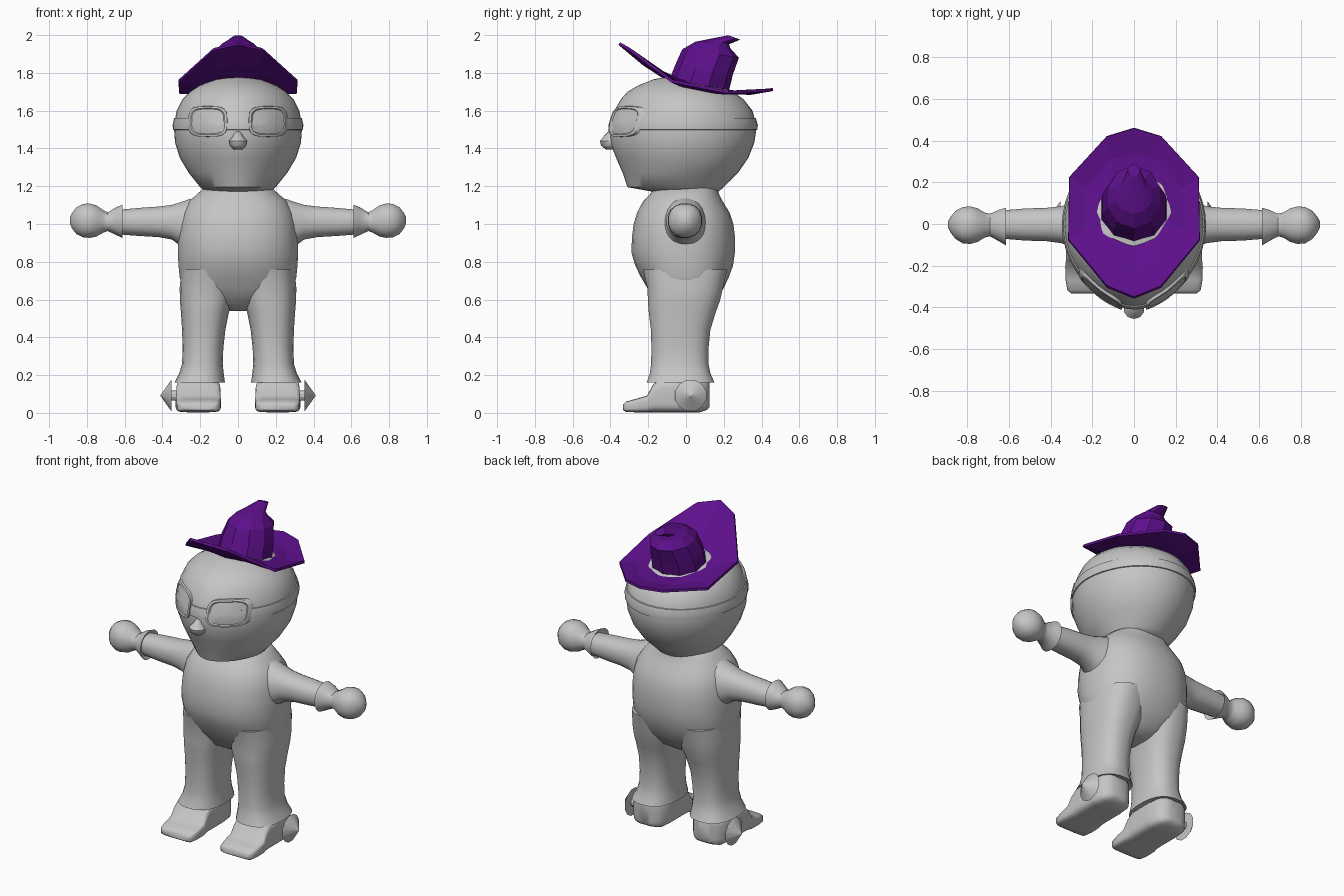
import bpy, bmesh, math
from mathutils import Vector


def material(name, rgb):
    m = bpy.data.materials.new(name)
    m.diffuse_color = (*rgb, 1)
    return m


GREY = material("plain grey", (0.56, 0.56, 0.56))
PURPLE = material("hat purple", (0.11, 0.005, 0.26))


def spow(v, p):
    return math.copysign(abs(v) ** (2 / p), v)


def oval(axis, t, a0, a1, b0, b1, p=2.2, n=24):
    """Rounded ring across the given axis, filling a0..a1 by b0..b1."""
    pts = []
    for i in range(n):
        w = 2 * math.pi * (i + 0.5) / n
        a = (a0 + a1) / 2 + (a1 - a0) / 2 * spow(math.cos(w), p)
        b = (b0 + b1) / 2 + (b1 - b0) / 2 * spow(math.sin(w), p)
        pts.append({"x": (t, a, b), "y": (a, t, b), "z": (a, b, t)}[axis])
    return pts


def loft(name, rings, mat=GREY, angle=50, mirror=False, caps=True, thick=0):
    bm = bmesh.new()
    vs = [[bm.verts.new(p) for p in r] for r in rings]
    n = len(vs[0])
    for r, s in zip(vs, vs[1:]):
        for i in range(n):
            j = (i + 1) % n
            bm.faces.new((r[i], r[j], s[j], s[i]))
    if caps:
        bm.faces.new(vs[0])
        bm.faces.new(vs[-1])
    bmesh.ops.recalc_face_normals(bm, faces=bm.faces)
    me = bpy.data.meshes.new(name)
    bm.to_mesh(me)
    bm.free()
    if angle:
        me.shade_smooth()
        me.set_sharp_from_angle(angle=math.radians(angle))
    me.materials.append(mat)
    ob = bpy.data.objects.new(name, me)
    bpy.context.collection.objects.link(ob)
    if thick:
        s = ob.modifiers.new("thickness", "SOLIDIFY")
        s.thickness, s.offset = thick, 0
    if mirror:
        ob.modifiers.new("mirror", "MIRROR").use_mirror_merge = False
    return ob


# Head: (z, half width, front y, back y), pointed a little towards the face
HEAD = [(1.17, .17, -.17, .17), (1.195, .20, -.31, .20), (1.27, .26, -.335, .275),
        (1.35, .308, -.37, .33), (1.43, .333, -.402, .362), (1.52, .34, -.405, .375),
        (1.60, .325, -.38, .352), (1.66, .295, -.345, .305), (1.70, .255, -.31, .25),
        (1.735, .20, -.25, .17), (1.765, .12, -.175, .06), (1.78, .04, -.10, -.02)]


def head_at(z):
    for a, b in zip(HEAD, HEAD[1:]):
        if a[0] <= z <= b[0]:
            t = (z - a[0]) / (b[0] - a[0])
            return [u + (v - u) * t for u, v in zip(a, b)]


def head_ring(z, grow=0, n=40):
    _, rx, yf, yb = head_at(z)
    cy, ry = (yf + yb) / 2, (yb - yf) / 2
    pts = []
    for i in range(n):
        w = 2 * math.pi * i / n
        p = 1.8 if math.sin(w) < 0 else 2
        pts.append(((rx + grow) * spow(math.cos(w), p),
                    cy + (ry + grow) * spow(math.sin(w), p), z))
    return pts


loft("head", [head_ring(r[0]) for r in HEAD])
loft("goggle_strap", [head_ring(z, g) for z, g in
                      ((1.495, -.01), (1.50, .006), (1.525, .007), (1.56, .006), (1.565, -.01))],
     angle=40, caps=False)


# Goggle lenses wrapped over the face
def lens_ring(f, lift, n=24):
    pts = []
    for i in range(n):
        w = 2 * math.pi * i / n
        x = .16 + .105 * f * spow(math.cos(w), 3.5)
        z = 1.543 + .082 * f * spow(math.sin(w), 3.5)
        _, rx, yf, yb = head_at(z)
        y = (yf + yb) / 2 - (yb - yf) / 2 * (1 - (x / rx) ** 1.8) ** (1 / 1.8)
        pts.append((x, y - lift, z))
    return pts


loft("goggle_lens", [lens_ring(f, h) for f, h in
                     ((1, -.01), (.98, .016), (.86, .016), (.8, .008), (.4, .009), (.05, .009))],
     angle=35, mirror=True)

# Nose
loft("nose", [oval("z", z, -w, w, y, -.36, 2, 10) for z, w, y in
              ((1.395, .025, -.425), (1.415, .045, -.45), (1.44, .05, -.455),
               (1.465, .028, -.435), (1.49, .015, -.41))])

# Torso: z, half width, front y, back y
loft("torso", [oval("z", z, -w, w, f, b, 2.3, 36) for z, w, f, b in
               ((.54, .05, -.08, .08), (.58, .19, -.15, .14), (.66, .295, -.205, .20),
                (.72, .31, -.24, .228), (.78, .316, -.27, .25), (.85, .32, -.29, .26),
                (.93, .318, -.287, .26), (1.0, .31, -.278, .252), (1.06, .295, -.26, .232),
                (1.12, .26, -.228, .195), (1.16, .215, -.19, .175), (1.2, .17, -.16, .165))])

# Trouser legs with flared hems: z, inner x, outer x, front y, back y
loft("trouser_leg", [oval("z", z, a, b, f, k, 2.5) for z, a, b, f, k in
                     ((.76, .01, .30, -.23, .22), (.66, .018, .31, -.205, .197),
                      (.59, .03, .308, -.203, .18), (.53, .048, .303, -.198, .158),
                      (.44, .066, .297, -.187, .13), (.34, .077, .294, -.184, .12),
                      (.26, .08, .297, -.186, .12), (.21, .075, .312, -.192, .13),
                      (.16, .068, .338, -.21, .152), (.17, .09, .315, -.19, .13))], mirror=True)

# Arms
loft("arm", [oval("x", *r) for r in
             ((.20, -.13, .12, .82, 1.145), (.26, -.12, .11, .85, 1.132), (.30, -.11, .10, .88, 1.117),
              (.35, -.092, .085, .917, 1.102), (.42, -.083, .078, .93, 1.093),
              (.52, -.08, .075, .936, 1.086), (.64, -.07, .065, .945, 1.075))], mirror=True)

# Gloves with a flared cuff
loft("glove", [oval("x", *r, 2.2, 16) for r in
               ((.63, -.07, .06, .95, 1.075), (.612, -.105, .08, .925, 1.103),
                (.645, -.085, .07, .94, 1.09), (.69, -.06, .05, .962, 1.062),
                (.715, -.066, .056, .952, 1.076), (.75, -.088, .077, .932, 1.10),
                (.785, -.097, .086, .925, 1.11), (.82, -.094, .083, .928, 1.108),
                (.855, -.073, .064, .945, 1.09), (.878, -.043, .036, .975, 1.06),
                (.89, -.02, .015, 1.0, 1.035))], mirror=True)

# Shoes: y, half width, bottom z, top z
loft("shoe", [oval("y", y, .21 - w, .21 + w, lo, hi, 5, 24) for y, w, lo, hi in
              ((-.333, .09, .015, .045), (-.318, .11, .005, .06), (-.27, .118, .003, .073),
               (-.205, .12, .003, .092), (-.175, .117, .003, .15), (-.14, .117, .003, .18),
               (0, .117, .003, .18), (.075, .108, .003, .18), (.11, .08, .015, .175),
               (.125, .045, .03, .16))], mirror=True)

# Cone spurs on the outside of each shoe
loft("spur", [oval("x", x, .025 - r, .025 + r, .092 - r, .092 + r, 2, 12) for x, r in
              ((.30, .028), (.352, .028), (.353, .086), (.41, .003))], angle=25, mirror=True)

# Hat crown: tilted ten-sided rings (half width, front y, back y, front z, back z)
CROWN = [(.165, -.09, .225, 1.76, 1.695), (.158, -.058, .248, 1.84, 1.79),
         (.132, -.02, .28, 1.925, 1.88), (.092, .05, .235, 1.965, 1.93),
         (.06, .135, .228, 1.982, 1.952), (.03, .225, .287, 1.999, 1.976)]


def crown_ring(w, y0, y1, z0, z1, n=10):
    pts = []
    for i in range(n):
        a = 2 * math.pi * i / n
        t = (1 + math.cos(a)) / 2
        pts.append(Vector((w * math.sin(a), y0 + (y1 - y0) * t, z0 + (z1 - z0) * t)))
    return pts


rings = [crown_ring(*c) for c in CROWN]
loft("hat_crown", rings, PURPLE, angle=0)

# Hat brim: turned up at the front
half = [(0, .46, 1.712), (.13, .42, 1.708), (.31, .225, 1.697),
        (.315, -.075, 1.757), (.13, -.30, 1.925), (0, -.353, 1.955)]
outer = [Vector(p) for p in half + [(-x, y, z) for x, y, z in half[4:0:-1]]]
middle = [a.lerp(b, .5) - Vector((0, 0, .012)) for a, b in zip(rings[0], outer)]
loft("hat_brim", [rings[0], middle, outer], PURPLE, angle=0, caps=False, thick=.016)
